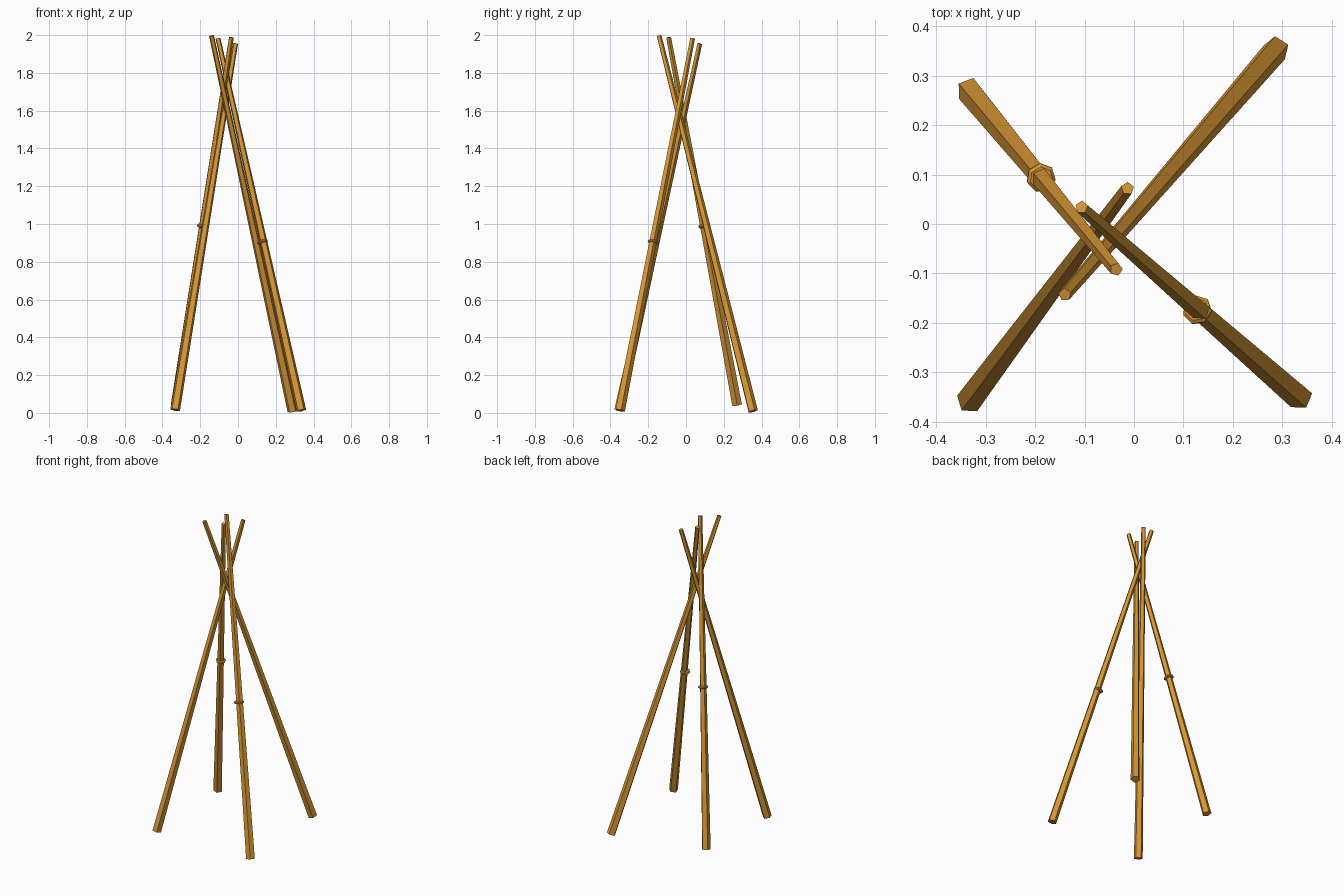
import bpy, bmesh
from math import cos, sin, radians, tau
from mathutils import Vector

cube = bpy.data.objects.get("Cube")
if cube:
    bpy.data.objects.remove(cube)

wood = bpy.data.materials.new("golden_wood")
wood.use_nodes = True
color = (0.68, 0.31, 0.035, 1)
wood.diffuse_color = color
wood.node_tree.nodes["Principled BSDF"].inputs["Base Color"].default_value = color


def swept_prism(name, sections, axis, sides, turn):
    """Loft polygon sections (centre, radius) that stand square to an axis."""
    ref = Vector((cos(radians(turn)), sin(radians(turn)), 0))
    u = (ref - axis * ref.dot(axis)).normalized()
    v = axis.cross(u)
    bm = bmesh.new()
    rings = []
    for centre, radius in sections:
        angles = [tau * i / sides for i in range(sides)]
        rings.append([bm.verts.new(centre + radius * (u * cos(a) + v * sin(a))) for a in angles])
    for low, high in zip(rings, rings[1:]):
        for i in range(sides):
            j = (i + 1) % sides
            bm.faces.new((low[i], low[j], high[j], high[i]))
    bm.faces.new(rings[0][::-1])
    bm.faces.new(rings[-1])
    mesh = bpy.data.meshes.new(name)
    bm.to_mesh(mesh)
    bm.free()
    mesh.materials.append(wood)
    obj = bpy.data.objects.new(name, mesh)
    bpy.context.collection.objects.link(obj)
    return obj


# Tapered poles: foot, tip, turn of the pentagon, height of the collar, collar shift
poles = {
    "back_left": ((0.288, 0.354, 0.009), (-0.14, -0.143, 1.996), 23, None, None),
    "front_right": ((-0.333, -0.357, 0.016), (-0.013, 0.072, 1.955), 232, None, None),
    "back_right": ((-0.333, 0.27, 0.042), (-0.036, -0.092, 1.988), 146, 0.99, (0, 0, 0)),
    "front_left": ((0.335, -0.35, 0.013), (-0.106, 0.034, 1.982), 303, 0.905, (-0.007, 0.002, 0)),
}

for place, (foot, tip, turn, height, shift) in poles.items():
    foot, tip = Vector(foot), Vector(tip)
    axis = (tip - foot).normalized()
    swept_prism(place + "_pole", [(foot, 0.027), (tip, 0.0135)], axis, 5, turn)
    # Thin collar around the pole
    if height:
        centre = foot.lerp(tip, (height - foot.z) / (tip.z - foot.z)) + Vector(shift)
        profile = [(-0.008, 0.024), (-0.003, 0.03), (0.003, 0.03), (0.008, 0.024)]
        swept_prism(place + "_collar", [(centre + axis * h, r) for h, r in profile], axis, 7, turn)
